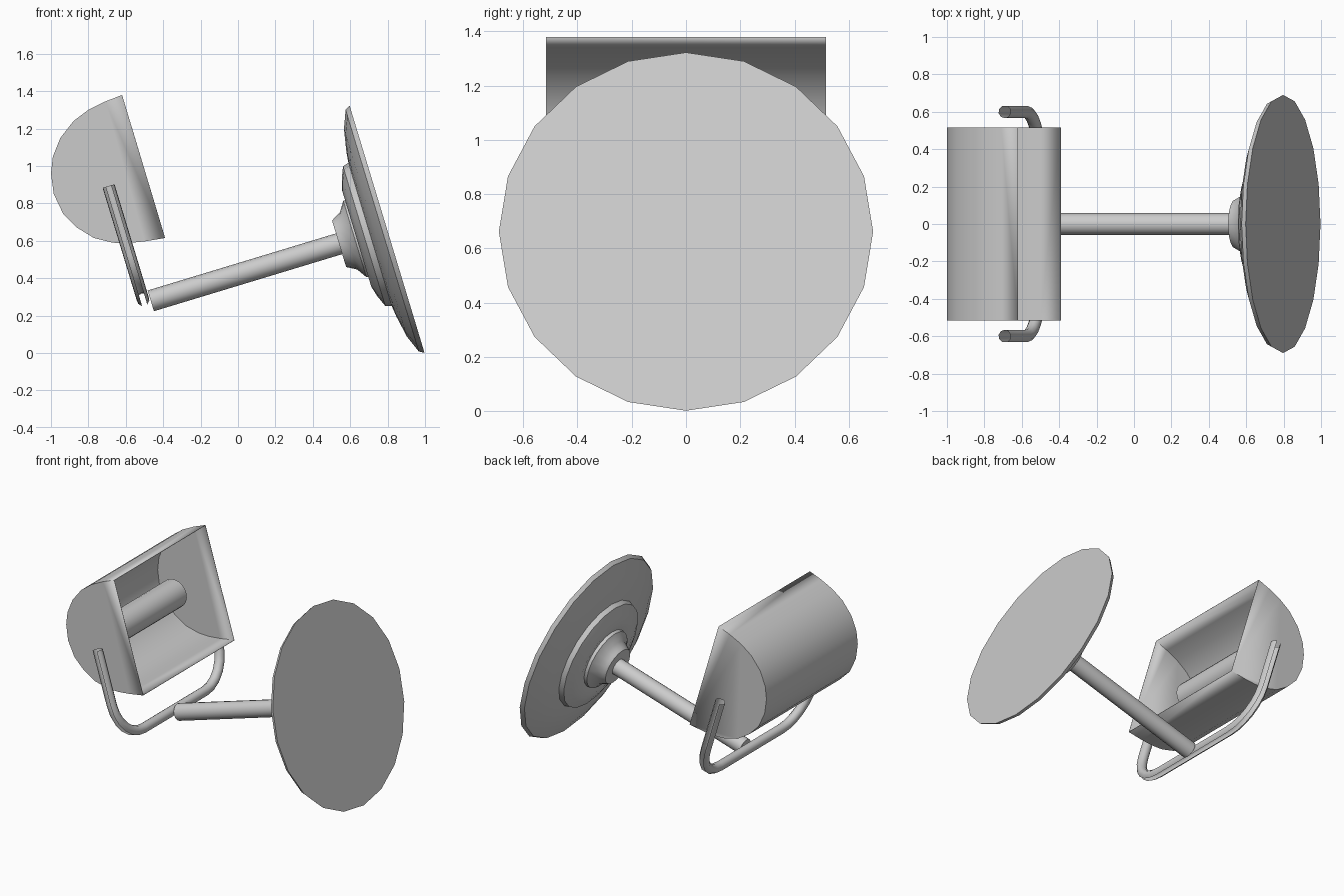
import bpy, bmesh, math
from mathutils import Vector, Matrix

if "Cube" in bpy.data.objects:
    bpy.data.objects.remove(bpy.data.objects["Cube"])

grey = bpy.data.materials.new("light grey")
grey.diffuse_color = (0.6, 0.6, 0.6, 1)
grey.use_nodes = True
grey.node_tree.nodes["Principled BSDF"].inputs["Base Color"].default_value = grey.diffuse_color

AXIS = Vector((-0.957, 0, -0.29)).normalized()   # from the wall plate towards the lamp
UP = Vector((-0.29, 0, 0.957)).normalized()      # along the wall plate
Y = Vector((0, 1, 0))
PLATE = Vector((0.797, 0, 0.662))                # centre of the plate's back


def finish(name, bm, angle=30, fix=True):
    bmesh.ops.remove_doubles(bm, verts=bm.verts, dist=0.0005)
    if fix:
        bmesh.ops.recalc_face_normals(bm, faces=bm.faces)
    me = bpy.data.meshes.new(name)
    bm.to_mesh(me)
    bm.free()
    me.materials.append(grey)
    ob = bpy.data.objects.new(name, me)
    bpy.context.collection.objects.link(ob)
    bpy.context.view_layer.objects.active = ob
    ob.select_set(True)
    bpy.ops.object.shade_smooth_by_angle(angle=math.radians(angle))
    ob.select_set(False)
    return ob


def bridge(bm, rings, closed=True):
    n = len(rings[0])
    for a, b in zip(rings, rings[1:]):
        for i in range(n if closed else n - 1):
            j = (i + 1) % n
            bm.faces.new((a[i], a[j], b[j], b[i]))


def lathe(name, profile, origin, axis, side, n):
    """Turn (height, radius) points about an axis, with flat end caps."""
    bm = bmesh.new()
    other = axis.cross(side)
    rings = []
    for h, r in profile:
        ring = []
        for i in range(n):
            t = 2 * math.pi * i / n
            ring.append(bm.verts.new(origin + axis * h + r * (side * math.cos(t) + other * math.sin(t))))
        rings.append(ring)
    bridge(bm, rings)
    bm.faces.new(rings[0])
    bm.faces.new(rings[-1])
    return finish(name, bm)


# wall plate with stepped rings and a central collar
lathe("wall_plate", [(0, 0.69), (0.027, 0.675), (0.065, 0.58), (0.088, 0.46), (0.095, 0.40),
                     (0.128, 0.39), (0.153, 0.33), (0.17, 0.27), (0.158, 0.215), (0.18, 0.213),
                     (0.215, 0.16), (0.25, 0.14), (0.268, 0.13), (0.268, 0.06)], PLATE, AXIS, UP, 20)

# arm
lathe("arm", [(0.25, 0.058), (1.32, 0.058)], PLATE, AXIS, UP, 16)

# bracket: thin channel, open outwards, swept along a U path
top = Vector((-0.692, 0, 0.893))
down = -UP
R, W, DEPTH = 0.25, 0.6, 0.635
path = [(W, 0.0, 0.0)]                            # (y, distance down, outward angle)
for i in range(7):
    t = math.pi / 2 * i / 6
    path.append((W - R + R * math.cos(t), DEPTH - R + R * math.sin(t), t))
path += [(-y, s, math.pi - t) for y, s, t in reversed(path)]
bm = bmesh.new()
rings = []
for y, s, t in path:
    out = Y * math.cos(t) + down * math.sin(t)
    ring = []
    for k in range(9):
        a = math.radians(25 + 310 * k / 8)
        ring.append(bm.verts.new(top + Y * y + down * s + 0.034 * (out * math.cos(a) + AXIS * math.sin(a))))
    rings.append(ring)
bridge(bm, rings, closed=False)
finish("bracket", bm, 50)

# shade: D-shaped trough with flat ends, open towards the wall
outline = [(-0.62, 1.38), (-0.71, 1.345), (-0.80, 1.30), (-0.88, 1.24), (-0.95, 1.15), (-0.99, 1.05),
           (-1.0, 0.96), (-0.985, 0.85), (-0.935, 0.745), (-0.86, 0.67), (-0.77, 0.615),
           (-0.67, 0.59), (-0.59, 0.588), (-0.5, 0.597), (-0.39, 0.615)]
bm = bmesh.new()
ends = [[bm.verts.new((x, y, z)) for x, z in outline] for y in (-0.517, 0.517)]
bridge(bm, ends, closed=False)
for e in ends:
    bm.faces.new(e)
bmesh.ops.recalc_face_normals(bm, faces=bm.faces)
# the trough wall should face away from its middle
wall = bm.faces[:][0]
if wall.normal.dot(wall.calc_center_median() - Vector((-0.7, 0, 0.98))) < 0:
    bmesh.ops.reverse_faces(bm, faces=bm.faces)
shade = finish("shade", bm, 30, fix=False)
solid = shade.modifiers.new("thickness", 'SOLIDIFY')
solid.thickness = 0.004
solid.offset = -1

# bulb
lathe("bulb", [(-0.34, 0.1), (0.34, 0.1)], Vector((-0.744, 0, 0.925)), Y, UP, 20)
